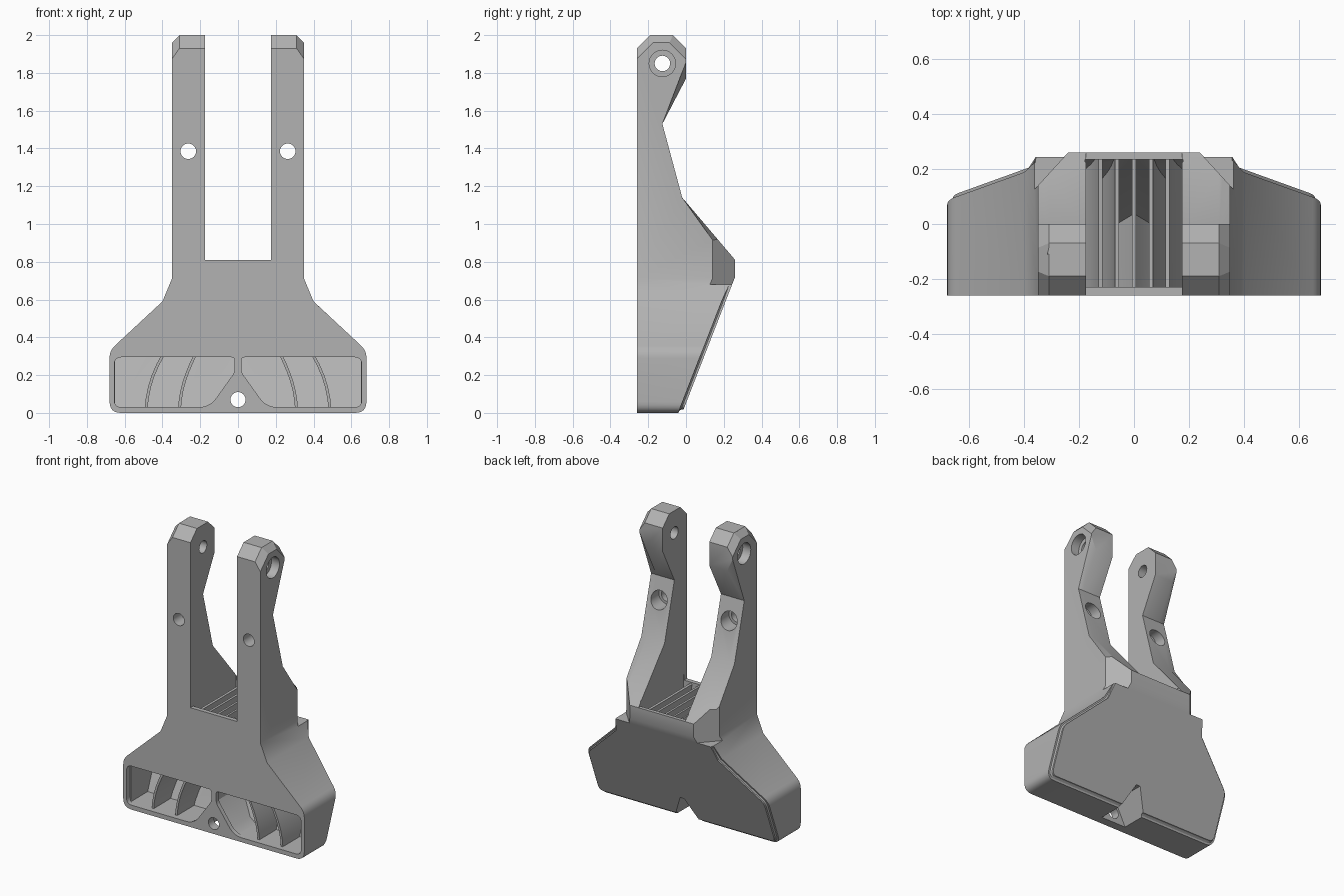
import bpy, bmesh, math
from mathutils import Vector
from mathutils.geometry import interpolate_bezier

cube = bpy.data.objects.get("Cube")
if cube:
    bpy.data.objects.remove(cube, do_unlink=True)

grey = bpy.data.materials.new("plain grey")
grey.use_nodes = True
GREY = (0.45, 0.45, 0.45, 1)
grey.diffuse_color = GREY
grey.node_tree.nodes["Principled BSDF"].inputs["Base Color"].default_value = GREY

PLACE = {"x": lambda u, v, d: (d, u, v),
         "y": lambda u, v, d: (u, d, v),
         "z": lambda u, v, d: (u, v, d)}


def prism(name, pts, axis, a, b):
    """Extrude a 2D outline along an axis from a to b."""
    bm = bmesh.new()
    place = PLACE[axis]
    base = bm.faces.new([bm.verts.new(place(u, v, a)) for u, v in pts])
    ext = bmesh.ops.extrude_face_region(bm, geom=[base])
    move = Vector(place(0, 0, b - a))
    bmesh.ops.translate(bm, vec=move, verts=[g for g in ext["geom"] if isinstance(g, bmesh.types.BMVert)])
    bmesh.ops.recalc_face_normals(bm, faces=bm.faces)
    mesh = bpy.data.meshes.new(name)
    bm.to_mesh(mesh)
    bm.free()
    ob = bpy.data.objects.new(name, mesh)
    bpy.context.collection.objects.link(ob)
    return ob


def boolean(ob, tool, mode="DIFFERENCE"):
    """Apply a boolean and remove the tool."""
    mod = ob.modifiers.new("cut", "BOOLEAN")
    mod.operation, mod.object, mod.solver = mode, tool, "EXACT"
    dg = bpy.context.evaluated_depsgraph_get()
    mesh = bpy.data.meshes.new_from_object(ob.evaluated_get(dg))
    ob.modifiers.clear()
    ob.data = mesh
    bpy.data.objects.remove(tool, do_unlink=True)


def rounded(pts, radii, steps=6):
    """Round polygon corners by a quadratic curve."""
    out = []
    for i, r in enumerate(radii):
        p = Vector(pts[i])
        if not r:
            out.append(p)
            continue
        a = p + (Vector(pts[i - 1]) - p).normalized() * r
        b = p + (Vector(pts[(i + 1) % len(pts)]) - p).normalized() * r
        for k in range(steps + 1):
            t = k / steps
            out.append(a * (1 - t) ** 2 + p * 2 * t * (1 - t) + b * t * t)
    return out


def mirrored(half):
    """Close a half outline about the vertical centre line."""
    return list(half) + [(-u, v) for u, v in reversed(half) if abs(u) > 1e-5]


def circle(u, v, r, n=32):
    return [(u + r * math.cos(2 * math.pi * i / n), v + r * math.sin(2 * math.pi * i / n)) for i in range(n)]


# Body: front outline intersected with side outline
half = rounded([(0.175, 0.81), (0.175, 2), (0.35, 2), (0.35, 0.71), (0.4, 0.59), (0.68, 0.33), (0.68, 0), (0, 0)],
               [0, 0, 0, 0, 0, 0.04, 0.06, 0])
body = prism("duct_bracket", mirrored(half), "y", -0.26, 0.5)
side = [(-0.26, -0.1), (-0.059, -0.1), (0.26, 0.72), (0.26, 0.81), (-0.02, 1.14), (-0.125, 1.53),
        (0, 1.77), (0, 1.93), (-0.07, 2), (-0.19, 2), (-0.26, 1.93)]
boolean(body, prism("side_tool", side, "x", -1, 1), "INTERSECT")

# Chamfered outer arm edges and softened back edges
bm = bmesh.new()
bm.from_mesh(body.data)


def arm_edge(e):
    a, b = (v.co for v in e.verts)
    d = b - a
    return (min(abs(a.x), abs(b.x)) > 0.345 and abs(d.x) < 1e-3 and min(a.z, b.z) > 0.8
            and abs(d.y) > 0.03 and abs(d.z) < 3 * abs(d.y))


def back_edge(e):
    if len(e.link_faces) != 2 or max(v.co.z for v in e.verts) > 0.72:
        return False
    ny = sorted(f.normal.y for f in e.link_faces)
    return ny[1] > 0.85 and abs(ny[0]) < 0.1


bmesh.ops.bevel(bm, geom=[e for e in bm.edges if arm_edge(e)], offset=0.04, segments=1, affect="EDGES")
bm.normal_update()
bmesh.ops.bevel(bm, geom=[e for e in bm.edges if back_edge(e)], offset=0.02, segments=3, affect="EDGES")
bm.to_mesh(body.data)
bm.free()

# Upright chamfers on the back shoulders
for s in (-1, 1):
    corner = [(s * 0.2, 0.304), (s * 0.4, 0.085), (s * 0.6, 0.304)]
    boolean(body, prism("corner_tool", corner, "z", 0.68, 1.05))

# Hollow duct, leaving the curved vanes standing
duct = [(0.178, 0.85), (0.178, 0.74), (0.38, 0.56), (0.65, 0.31), (0.65, 0.03), (0.16, 0.03), (0.11, 0.06), (0, 0.23)]
cavity = prism("cavity_tool", mirrored(duct), "y", -0.23, 0.4)
inner = [(-0.5, 0), (-0.052, 0), (0.235, 0.738), (0.235, 0.9), (-0.5, 0.9)]
boolean(cavity, prism("inner_tool", inner, "x", -1, 1), "INTERSECT")


def vane(path):
    left, right = [], []
    for i, p in enumerate(path):
        d = (path[min(i + 1, len(path) - 1)] - path[max(i - 1, 0)]).normalized()
        n = Vector((-d.y, d.x)) * 0.0075
        left.append(p + n)
        right.append(p - n)
    boolean(cavity, prism("vane_tool", left + right[::-1], "y", -0.4, 0.5))


vane([Vector((0, 0.8)), Vector((0, 0.1))])
for knots in ([(0.062, 0.8), (0.07, 0.45), (0.31, 0.3), (0.31, 0)],
              [(0.122, 0.8), (0.16, 0.5), (0.48, 0.37), (0.487, 0)]):
    for s in (-1, 1):
        pts = [Vector((s * u, v)) for u, v in knots]
        vane([Vector(p[:2]) for p in interpolate_bezier(*pts, 16)])
boolean(body, cavity)

# Front outlets
outlet = [(0.018, 0.295), (0.655, 0.295), (0.655, 0.03), (0.15, 0.03), (0.018, 0.215)]
for s in (-1, 1):
    shape = rounded(outlet, [0.02, 0.04, 0.04, 0.06, 0.02])
    boolean(body, prism("outlet_tool", [(s * p[0], p[1]) for p in shape], "y", -0.4, -0.222))

# Recess behind the lower screw hole
boolean(body, prism("notch_tool", [(-0.105, -0.02), (0.105, -0.02), (0.015, 0.16), (-0.015, 0.16)], "y", -0.2, 0.4))
boolean(body, prism("lower_hole_tool", circle(0, 0.07, 0.04), "y", -0.4, 0))

# Arm holes with counterbores
for s in (-1, 1):
    boolean(body, prism("bolt_tool", circle(s * 0.263, 1.385, 0.041), "y", -0.4, 0.3))
    boolean(body, prism("bolt_head_tool", circle(s * 0.263, 1.385, 0.06), "y", -0.17, 0.3))
    boolean(body, prism("pivot_tool", circle(-0.125, 1.85, 0.041), "x", s * 0.1, s * 0.5))
    boolean(body, prism("pivot_head_tool", circle(-0.125, 1.85, 0.07), "x", s * 0.29, s * 0.5))

# Finish
body.data.materials.clear()
body.data.materials.append(grey)
for f in body.data.polygons:
    f.material_index = 0
bpy.ops.object.select_all(action="DESELECT")
body.select_set(True)
bpy.context.view_layer.objects.active = body
bpy.ops.object.shade_smooth_by_angle(angle=math.radians(30))
